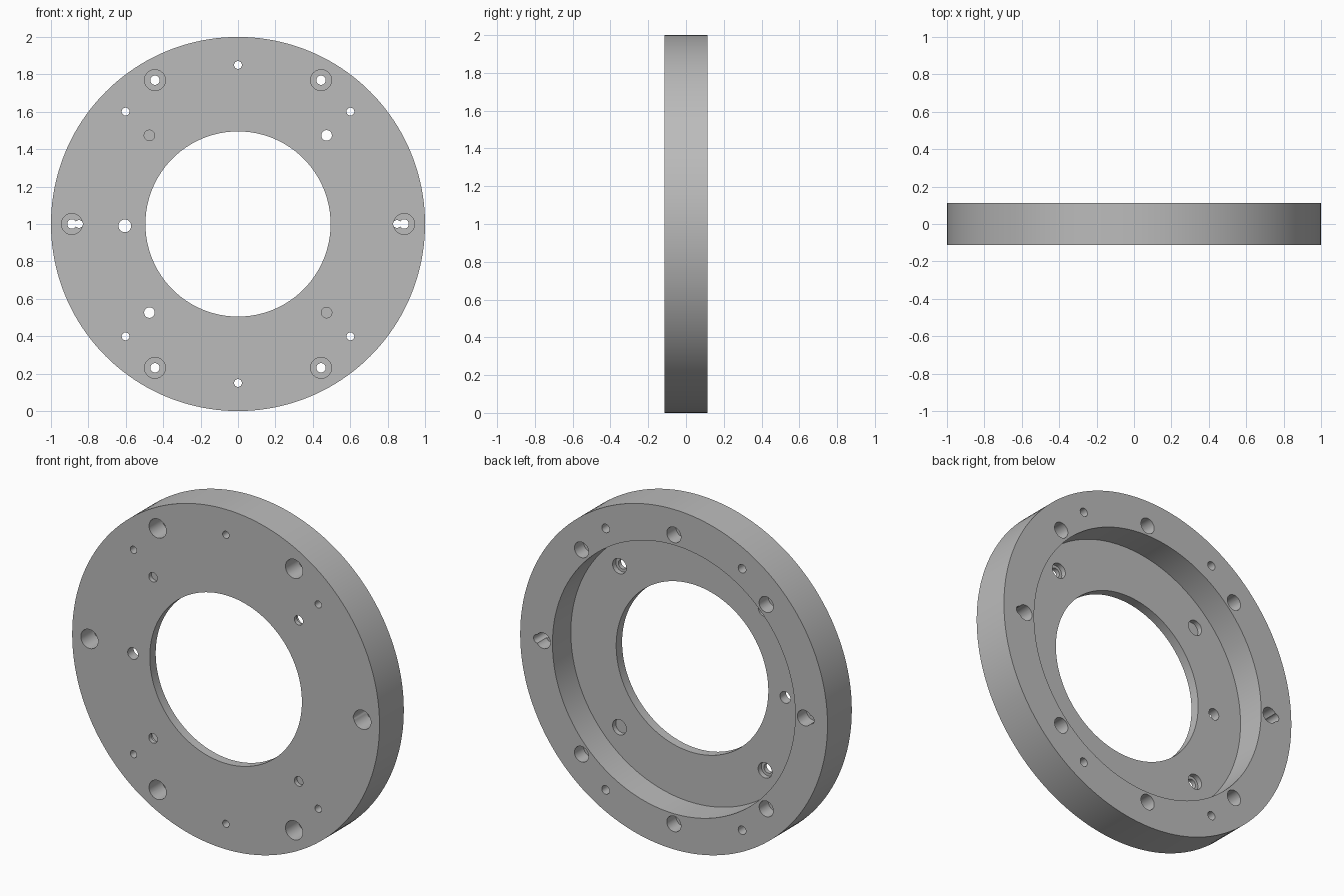
import bpy, bmesh
from math import pi, cos, sin, radians
from mathutils import Matrix, Vector

cube = bpy.data.objects.get("Cube")
if cube:
    bpy.data.objects.remove(cube, do_unlink=True)

HALF = 0.113            # half thickness of the ring
FLOOR = -0.058          # recess floor, seen from the back
CENTRE = Vector((0, 0, 1))

metal = bpy.data.materials.new("grey_metal")
metal.use_nodes = True
grey = (0.5, 0.5, 0.5, 1)
metal.diffuse_color = grey
metal.node_tree.nodes["Principled BSDF"].inputs["Base Color"].default_value = grey


def add_object(name, bm):
    bmesh.ops.recalc_face_normals(bm, faces=bm.faces)
    mesh = bpy.data.meshes.new(name)
    bm.to_mesh(mesh)
    bm.free()
    mesh.materials.append(metal)
    obj = bpy.data.objects.new(name, mesh)
    bpy.context.collection.objects.link(obj)
    return obj


def lathe(name, profile, steps):
    """Spin a closed (radius, y) profile around the y axis."""
    bm = bmesh.new()
    verts = [bm.verts.new(CENTRE + Vector((r, y, 0))) for r, y in profile]
    edges = [bm.edges.new((v, verts[i - 1])) for i, v in enumerate(verts)]
    bmesh.ops.spin(bm, geom=verts + edges, cent=CENTRE, axis=(0, 1, 0),
                   angle=2 * pi, steps=steps, use_merge=True)
    bmesh.ops.remove_doubles(bm, verts=bm.verts, dist=0.0001)
    return add_object(name, bm)


def circle_points(radius, count, start=0):
    angles = [radians(start) + 2 * pi * i / count for i in range(count)]
    return [(radius * cos(a), radius * sin(a)) for a in angles]


def drill(body, name, points, radius, y0, y1):
    """Cut round holes along y between y0 and y1."""
    bm = bmesh.new()
    for x, z in points:
        place = Matrix.Translation(CENTRE + Vector((x, (y0 + y1) / 2, z)))
        bmesh.ops.create_cone(bm, cap_ends=True, segments=32, radius1=radius,
                              radius2=radius, depth=y1 - y0,
                              matrix=place @ Matrix.Rotation(pi / 2, 4, 'X'))
    cutter = add_object(name, bm)
    cutter.hide_render = True
    mod = body.modifiers.new(name, 'BOOLEAN')
    mod.operation = 'DIFFERENCE'
    mod.solver = 'EXACT'
    mod.object = cutter
    bpy.ops.object.modifier_apply(modifier=name)
    bpy.data.objects.remove(cutter, do_unlink=True)


# Ring with a central bore and a wide recess in the back
ring = lathe("flange_ring", [(0.495, -HALF), (1, -HALF), (1, HALF),
                             (0.79, HALF), (0.79, FLOOR), (0.495, FLOOR)], 160)
bpy.context.view_layer.objects.active = ring
ring.select_set(True)

# Bolt circles: six sunk from the front, eight sunk from the back
six = circle_points(0.888, 6)
eight = circle_points(0.85, 8)
four = circle_points(0.67, 4, 45)
out = HALF + 0.1
drill(ring, "front_counterbores", six, 0.056, -out, -HALF + 0.12)
drill(ring, "back_counterbores", eight, 0.046, HALF - 0.085, out)
drill(ring, "front_bolt_holes", six, 0.025, -out, out)
drill(ring, "back_bolt_holes", eight, 0.021, -out, out)

# Holes in the thin inner floor
drill(ring, "inner_bolt_holes", four, 0.028, -out, out)
drill(ring, "inner_counterbores", four, 0.045, FLOOR - 0.03, out)
drill(ring, "locating_hole", [(-0.605, -0.01)], 0.034, -out, out)

bpy.ops.object.shade_smooth_by_angle(angle=radians(30))
